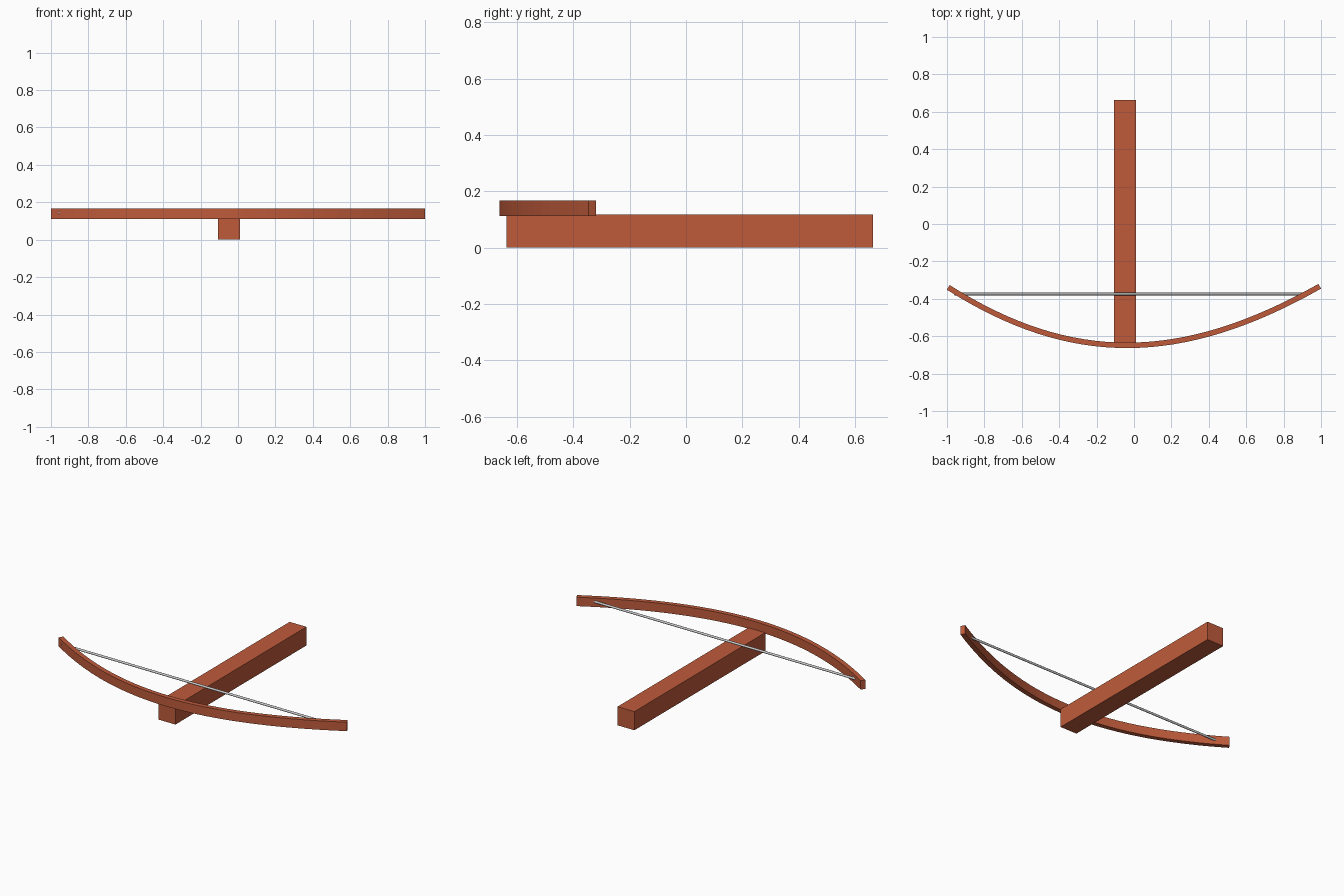
import bpy, bmesh, math
from mathutils import Vector, Matrix

if "Cube" in bpy.data.objects:
    bpy.data.objects.remove(bpy.data.objects["Cube"])


def material(name, rgb):
    m = bpy.data.materials.new(name)
    m.diffuse_color = (*rgb, 1)
    m.use_nodes = True
    m.node_tree.nodes["Principled BSDF"].inputs["Base Color"].default_value = m.diffuse_color
    return m


RED = material("red brown wood", (0.52, 0.105, 0.043))
GREY = material("pale grey cord", (0.62, 0.62, 0.62))


def finish(bm, name, mat):
    bmesh.ops.recalc_face_normals(bm, faces=bm.faces)
    me = bpy.data.meshes.new(name)
    bm.to_mesh(me)
    bm.free()
    me.materials.append(mat)
    ob = bpy.data.objects.new(name, me)
    bpy.context.collection.objects.link(ob)
    return ob


# Stock: a plain square beam, slightly off centre
lo, hi = Vector((-0.106, -0.637, 0)), Vector((0.011, 0.664, 0.117))
bm = bmesh.new()
bmesh.ops.create_cube(bm, size=1, matrix=Matrix.Translation((lo + hi) / 2)
                      @ Matrix.Diagonal((*(hi - lo), 1)))
finish(bm, "stock", RED)

# Bow: rectangular section swept along one bezier arc
P = [Vector(p) for p in ((-0.993, -0.339), (-0.34, -0.753), (0.25, -0.753), (0.993, -0.333))]
HALF, Z0, Z1, STEPS = 0.0145, 0.112, 0.168, 32
bm = bmesh.new()
rings = []
for i in range(STEPS + 1):
    t = i / STEPS
    u = 1 - t
    c = P[0] * u**3 + P[1] * 3 * u * u * t + P[2] * 3 * u * t * t + P[3] * t**3
    d = ((P[1] - P[0]) * u * u + (P[2] - P[1]) * 2 * u * t + (P[3] - P[2]) * t * t).normalized()
    n = Vector((-d.y, d.x)) * HALF
    rings.append([bm.verts.new((*(c + n * s), z))
                  for s, z in ((-1, Z0), (1, Z0), (1, Z1), (-1, Z1))])
for a, b in zip(rings, rings[1:]):
    for k in range(4):
        bm.faces.new((a[k], a[(k + 1) % 4], b[(k + 1) % 4], b[k]))
bm.faces.new(rings[0])
bm.faces.new(rings[-1])
finish(bm, "bow", RED)

# Bowstring: thin straight cord between the limbs
x0, x1 = -0.96, 0.93
bm = bmesh.new()
bmesh.ops.create_cone(bm, cap_ends=True, segments=12, radius1=0.007, radius2=0.007, depth=x1 - x0,
                      matrix=Matrix.Translation(((x0 + x1) / 2, -0.374, 0.143))
                      @ Matrix.Rotation(math.pi / 2, 4, 'Y'))
for f in bm.faces:
    f.smooth = len(f.verts) == 4
finish(bm, "bowstring", GREY)
